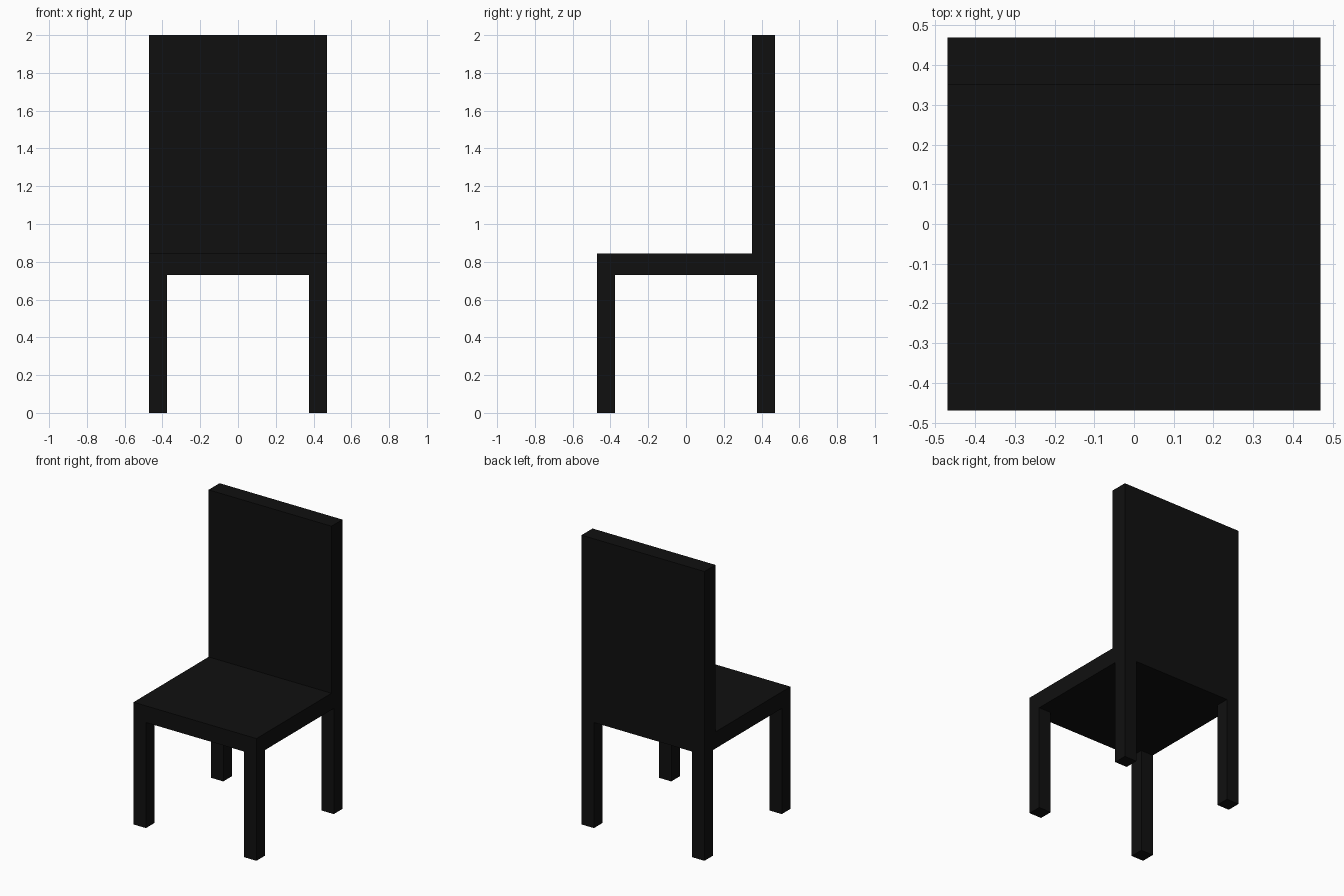
import bpy

if "Cube" in bpy.data.objects:
    bpy.data.objects.remove(bpy.data.objects["Cube"])

HALF = 0.47        # half width and depth of the chair
LEG = 0.095        # leg thickness
SEAT_Z, SEAT_TOP = 0.73, 0.845
BACK_Y = 0.35      # front face of the backrest

black = bpy.data.materials.new("black")
black.diffuse_color = (0.005, 0.005, 0.005, 1)
black.use_nodes = True
black.node_tree.nodes["Principled BSDF"].inputs["Base Color"].default_value = black.diffuse_color


def box(name, lo, hi):
    """Axis-aligned box between two corners."""
    bpy.ops.mesh.primitive_cube_add(size=1, location=[(a + b) / 2 for a, b in zip(lo, hi)])
    ob = bpy.context.object
    ob.name = name
    ob.scale = [b - a for a, b in zip(lo, hi)]
    bpy.ops.object.transform_apply(location=False, rotation=False, scale=True)
    ob.data.materials.append(black)
    return ob


# Seat slab and tall backrest standing on its rear edge
box("seat", (-HALF, -HALF, SEAT_Z), (HALF, HALF, SEAT_TOP))
box("backrest", (-HALF, BACK_Y, SEAT_TOP), (HALF, HALF, 2.0))

# Four square legs flush with the seat corners
inner = HALF - LEG
for side, x in (("left", -HALF), ("right", inner)):
    for end, y in (("front", -HALF), ("back", inner)):
        box(f"{end}_{side}_leg", (x, y, 0), (x + LEG, y + LEG, SEAT_Z))
